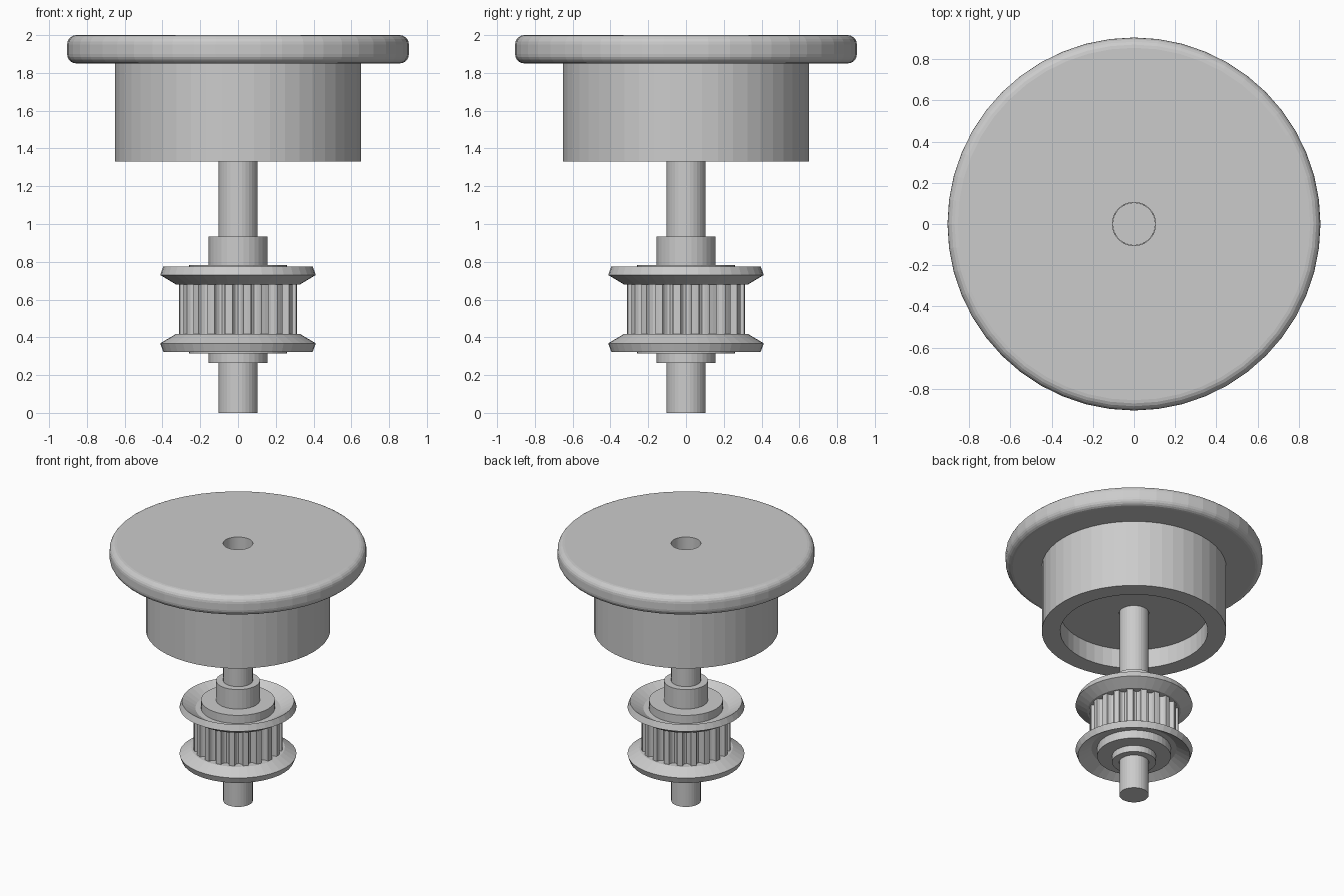
import bpy, bmesh
from math import sin, cos, pi

if "Cube" in bpy.data.objects:
    bpy.data.objects.remove(bpy.data.objects["Cube"])


def finish(name, bm):
    bmesh.ops.recalc_face_normals(bm, faces=bm.faces)
    me = bpy.data.meshes.new(name)
    bm.to_mesh(me)
    bm.free()
    ob = bpy.data.objects.new(name, me)
    bpy.context.collection.objects.link(ob)
    return ob


def lathe(name, profile, n):
    """Revolve a closed (radius, z) loop around z; every radius is above zero."""
    bm = bmesh.new()
    rings = [[bm.verts.new((r * cos(2 * pi * i / n), r * sin(2 * pi * i / n), z))
              for r, z in profile] for i in range(n)]
    m = len(profile)
    for i in range(n):
        a, b = rings[i], rings[(i + 1) % n]
        for j in range(m):
            k = (j + 1) % m
            bm.faces.new((a[j], b[j], b[k], a[k]))
    return finish(name, bm)


def prism(name, outline, z0, z1):
    """Extrude a flat outline between two heights."""
    bm = bmesh.new()
    f = bm.faces.new([bm.verts.new((x, y, z0)) for x, y in outline])
    ext = bmesh.ops.extrude_face_region(bm, geom=[f])
    for v in ext["geom"]:
        if isinstance(v, bmesh.types.BMVert):
            v.co.z = z1
    return finish(name, bm)


def circle(r, n):
    return [(r * cos(2 * pi * i / n), r * sin(2 * pi * i / n)) for i in range(n)]


def arc(cx, cz, r, a0, a1, steps=5):
    return [(cx + r * cos(a0 + (a1 - a0) * i / steps),
             cz + r * sin(a0 + (a1 - a0) * i / steps)) for i in range(steps + 1)]


BORE = 0.105

# Wheel: round-edged disc on a hub with a shallow recess underneath
wheel = [(BORE, 1.48), (0.52, 1.48), (0.52, 1.33), (0.65, 1.33), (0.65, 1.85)]
wheel += arc(0.855, 1.90, 0.05, -pi / 2, 0)
wheel += arc(0.855, 1.95, 0.05, 0, pi / 2)
wheel += [(BORE, 2.0)]
lathe("wheel", wheel, 48)

# Shaft, ending inside the wheel bore
prism("shaft", circle(0.104, 32), 0.0, 1.65)

# Pulley collar around the shaft
lathe("pulley_collar", [(BORE, 0.265), (0.155, 0.265), (0.155, 0.935), (BORE, 0.935)], 32)

# Toothed pulley body: 20 teeth with rounded grooves
TEETH, R_OUT, DEPTH, HALF = 20, 0.315, 0.04, 0.029
outline = []
for t in range(TEETH):
    mid = 2 * pi * t / TEETH
    for s in range(7):
        u = pi * s / 6
        r = R_OUT - DEPTH * sin(u)
        a = mid - HALF / R_OUT * cos(u)
        outline.append((r * cos(a), r * sin(a)))
    a = mid + pi / TEETH
    outline.append((R_OUT * cos(a), R_OUT * sin(a)))
prism("pulley_teeth", outline, 0.40, 0.70)

# Dished flanges with a raised inner ring, mirrored about the pulley middle
MID = 0.549
flange = [(0.15, 0.132), (0.33, 0.132), (0.412, 0.181), (0.395, 0.227),
          (0.30, 0.172), (0.26, 0.172), (0.26, 0.235), (0.15, 0.235)]
for name, side in (("upper_flange", 1), ("lower_flange", -1)):
    lathe(name, [(r, MID + side * h) for r, h in flange], 40)
